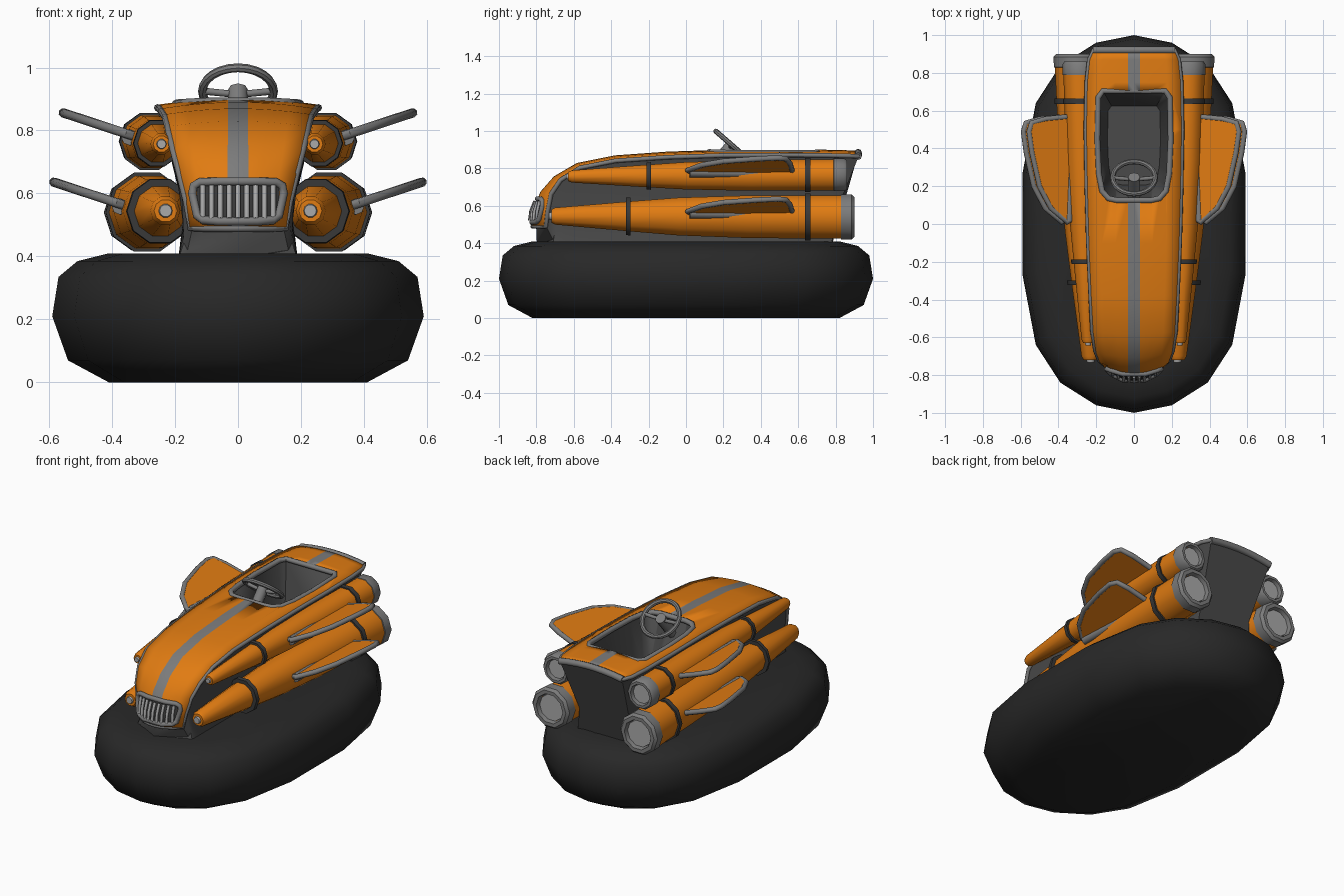
import bpy, bmesh, math
from mathutils import Vector

if "Cube" in bpy.data.objects:
    bpy.data.objects.remove(bpy.data.objects["Cube"])


def material(name, *c):
    m = bpy.data.materials.new(name)
    m.diffuse_color = (*c, 1)
    m.use_nodes = True
    m.node_tree.nodes["Principled BSDF"].inputs["Base Color"].default_value = m.diffuse_color
    return m


ORANGE = material("orange paint", 0.75, 0.20, 0.006)
RUBBER = material("black rubber", 0.021, 0.021, 0.021)
HULL = material("dark grey hull", 0.068, 0.068, 0.068)
TRIM = material("grey trim", 0.2, 0.2, 0.2)
LIGHT = material("light grey metal", 0.4, 0.4, 0.4)
BELT = material("charcoal belt", 0.04, 0.04, 0.04)


def smooth(ob, angle=40):
    bpy.ops.object.select_all(action='DESELECT')
    ob.select_set(True)
    bpy.context.view_layer.objects.active = ob
    bpy.ops.object.shade_smooth_by_angle(angle=math.radians(angle))


def build(name, verts, faces, *mats, angle=40):
    me = bpy.data.meshes.new(name)
    me.from_pydata([tuple(v) for v in verts], [], faces)
    bm = bmesh.new()
    bm.from_mesh(me)
    bmesh.ops.recalc_face_normals(bm, faces=bm.faces)
    bm.to_mesh(me)
    bm.free()
    for m in mats:
        me.materials.append(m)
    ob = bpy.data.objects.new(name, me)
    bpy.context.collection.objects.link(ob)
    smooth(ob, angle)
    return ob


def loft(name, rings, mat, caps=True, angle=40):
    n = len(rings[0])
    faces = [(i*n+j, i*n+(j+1) % n, (i+1)*n+(j+1) % n, (i+1)*n+j)
             for i in range(len(rings)-1) for j in range(n)]
    if caps:
        faces += [tuple(range(n)), tuple(range((len(rings)-1)*n, len(rings)*n))]
    return build(name, [v for r in rings for v in r], faces, mat, angle=angle)


def tube(name, pts, r, mat, cyclic=False):
    cu = bpy.data.curves.new(name, 'CURVE')
    cu.dimensions = '3D'
    cu.bevel_depth, cu.bevel_resolution, cu.use_fill_caps = r, 2, True
    sp = cu.splines.new('POLY')
    sp.points.add(len(pts)-1)
    for p, q in zip(sp.points, pts):
        p.co = (*q, 1)
    sp.use_cyclic_u = cyclic
    ob = bpy.data.objects.new(name, cu)
    bpy.context.collection.objects.link(ob)
    cu.materials.append(mat)
    bpy.ops.object.select_all(action='DESELECT')
    ob.select_set(True)
    bpy.context.view_layer.objects.active = ob
    bpy.ops.object.convert(target='MESH')
    smooth(bpy.context.object, 50)
    return bpy.context.object


def apply_mod(ob, kind, **kw):
    m = ob.modifiers.new(kind, kind)
    for k, v in kw.items():
        setattr(m, k, v)
    bpy.context.view_layer.objects.active = ob
    bpy.ops.object.modifier_apply(modifier=m.name)


# air cushion: rounded stadium outline, inset by height
quarter = [(0.59, 0.27), (0.52, 0.64), (0.39, 0.84), (0.2, 0.96)]
outline = quarter + [(0, 1)] + [(-x, y) for x, y in quarter[::-1]]
outline += [(-x, -y) for x, y in outline]
rows = [(0, .18), (.07, .05), (.21, 0), (.335, .02), (.385, .08), (.41, .18)]
loft("air_cushion", [[(x*(.59-d)/.59, y*(1-d), z) for x, y in outline] for z, d in rows],
     RUBBER, angle=60)

# body stations along the crown line: y, z, half width
ST = [(-.82, .49, .15), (-.81, .57, .162), (-.77, .67, .185), (-.70, .75, .205), (-.58, .82, .22),
      (-.38, .86, .23), (-.1, .88, .242), (.2, .89, .25), (.5, .892, .255), (.75, .89, .25),
      (.87, .887, .237), (.92, .885, .215)]


def surf(s, x, drop=0.0):
    y, z, w = s
    f = min(1, max(0, (.88-z)/.3))
    t = (x/w)**2
    return Vector((x, y+.07*f*t+drop*f, z-.02*(1-f)*t-drop))


def columns(w):
    return [-w, -.7*w, -.4*w, -.032, 0, .032, .4*w, .7*w, w]


# hull under the painted shell
rings = []
for i, s in enumerate(ST):
    y, z, w = s
    top = [surf(s, x, .01) for x in columns(w*.98)]
    mx = min(.172, w+.01)
    bx = mx+.018
    yb = -.80+(y+.82)/1.74*1.58
    zm = z+(.39-z)*.7
    ye = yb+(top[0].y-y)
    low = [Vector((x, yb+(top[0].y-y)*(x/bx)**2, .39)) for x in columns(bx)]
    rings.append(top+[Vector((mx, ye+.01, zm))]+low[::-1]+[Vector((-mx, ye+.01, zm))])
hull = loft("hull", rings, HULL, angle=35)

# painted shell with centre stripe
n = 9
verts = [surf(s, x) for s in ST for x in columns(s[2])]
faces = [(i*n+j, i*n+j+1, (i+1)*n+j+1, (i+1)*n+j) for i in range(len(ST)-1) for j in range(n-1)]
shell = build("painted_shell", verts, faces, ORANGE, TRIM)
for p in shell.data.polygons:
    p.material_index = 1 if abs(p.center.x) < .03 else 0
apply_mod(shell, 'SOLIDIFY', thickness=.02, offset=0)

# cockpit opening
half = [(.09, .125), (.135, .135), (.17, .175), (.187, .27), (.195, .45), (.19, .67), (.165, .705)]
opening = half + [(-x, y) for x, y in half[::-1]]
cutter = loft("cockpit_cutter", [[(x*k, .42+(y-.42)*k, z) for x, y in opening]
                                 for k, z in ((.72, .58), (1, .88), (1.02, 1.0))], HULL)
cutter.hide_render = True
for ob in (hull, shell):
    apply_mod(ob, 'BOOLEAN', object=cutter, operation='DIFFERENCE', solver='EXACT')
bpy.data.objects.remove(cutter)
tube("cockpit_rim", [(x, y, .89-.012*(x/.25)**2) for x, y in opening], .016, TRIM, True)

# trim around the shell edge
edge = [surf(s, s[2]) for s in ST]
back = [surf(ST[-1], x) for x in columns(ST[-1][2])[1:-1]][::-1]
front = [surf(ST[0], x) for x in columns(ST[0][2])[1:-1]]
left = [Vector((-p.x, p.y, p.z)) for p in edge[::-1]]
tube("shell_trim", edge+back+left+front, .012, TRIM, True)
tube("rear_lip", [edge[-1]]+back+[left[0]], .02, TRIM)


# radiator grille on the nose
def nose(x, z, out):
    for a, b in zip(ST, ST[1:]):
        if a[1] <= z <= b[1]:
            k = (z-a[1])/(b[1]-a[1])
            p = surf([u+(v-u)*k for u, v in zip(a, b)], x)
            return Vector((x, p.y-out, z))


xs = [(-.13+.26*i/8) for i in range(9)]
build("grille_back", [nose(x, z, .014) for z in (.515, .57, .625) for x in xs],
      [(r*9+i, r*9+i+1, r*9+i+10, r*9+i+9) for r in (0, 1) for i in range(8)], BELT)
side = [(.06, .512), (.11, .515), (.13, .53), (.145, .6), (.14, .625), (.12, .636), (.06, .638)]
tube("grille_frame", [nose(x, z, .018) for x, z in side+[(-x, z) for x, z in side[::-1]]],
     .014, TRIM, True)
for i in range(9):
    x = -.112+.028*i
    tube("grille_bar", [nose(x, z, .02) for z in (.522, .57, .625)], .0085, LIGHT)


# rockets
def lathe(name, prof, axis, mat, caps=True, sides=10):
    (xa, za, ya), (xb, zb, yb) = axis
    rings = []
    for y, r in prof:
        k = (y-ya)/(yb-ya)
        cx, cz = xa+(xb-xa)*k, za+(zb-za)*k
        rings.append([(cx+r*math.cos(a), y, cz+r*math.sin(a))
                      for a in (math.tau*j/sides for j in range(sides))])
    return loft(name, rings, mat, caps)


FIN = [(.355, .03), (.385, .01), (.47, .085), (.53, .2), (.57, .38), (.585, .49), (.572, .535),
       (.5, .555), (.35, .57)]
for sx, sn in ((1, "right"), (-1, "left")):
    for level, x0, x1, z0, z1, y0, y1, r, yf, fx, fz in (
            ("lower", .23, .30, .545, .54, -.72, .90, .122, -.31, 0, .565),
            ("upper", .243, .288, .757, .766, -.63, .86, .088, -.20, -.03, .785)):
        nm = f"{level}_{sn}_"
        ax = ((sx*x0, z0, y0), (sx*x1, z1, y1))
        L = y1-y0
        lathe(nm+"rocket", [(y0, r*.3), (y0+.02, r*.39), (y0+.25*L, r*.68), (y0+.42*L, r*.87),
                            (y0+.65*L, r*.98), (y1-.06, r)], ax, ORANGE)
        lathe(nm+"nose_tip", [(y0-.012, r*.16), (y0+.01, r*.2)], ax, LIGHT)
        lathe(nm+"front_belt", [(yf-.012, r*.6), (yf-.012, r*.86), (yf+.012, r*.88),
                                (yf+.012, r*.6)], ax, BELT)
        lathe(nm+"rear_belt", [(.635, r*.9), (.635, r*1.08), (.665, r*1.08), (.665, r*.9)], ax, BELT)
        lathe(nm+"nozzle", [(y1-.075, r*.9), (y1-.07, r*1.04), (y1-.015, r*1.04), (y1, r*.92),
                            (y1, r*.74), (y1-.03, r*.68)], ax, TRIM, caps=False)
        lathe(nm+"nozzle_core", [(y1-.04, r*.69), (y1-.02, r*.66)], ax, LIGHT)

        # swept fin with trim
        def fin_pt(x, y, dz=0):
            return Vector((sx*(x+fx), y, fz+(x-.37)*.33+dz))
        loft(nm+"fin", [[fin_pt(x, y, d) for x, y in FIN] for d in (-.011, .011)], ORANGE)
        tube(nm+"fin_trim", [fin_pt(x, y) for x, y in FIN], .015, TRIM)
        tube(nm+"fin_root", [fin_pt(x, y, -.008) for x, y in
                             ((.375, .02), (.372, .1), (.36, .4), (.352, .54), (.345, .57))],
             .026, TRIM)

# steering wheel
c, tilt = Vector((0, .245, .925)), math.radians(41)
nrm = Vector((0, math.sin(tilt), math.cos(tilt)))
bpy.ops.mesh.primitive_torus_add(major_radius=.113, minor_radius=.014, major_segments=24,
                                 minor_segments=8, location=c, rotation=(-tilt, 0, 0))
wheel = bpy.context.object
wheel.name = "steering_wheel"
wheel.data.materials.append(TRIM)
smooth(wheel)
tube("wheel_spokes", [c+Vector((-.11, 0, 0)), c-nrm*.015, c+Vector((.11, 0, 0))], .011, TRIM)
tube("steering_column", [c+nrm*.005, c-nrm*.22], .032, TRIM)
